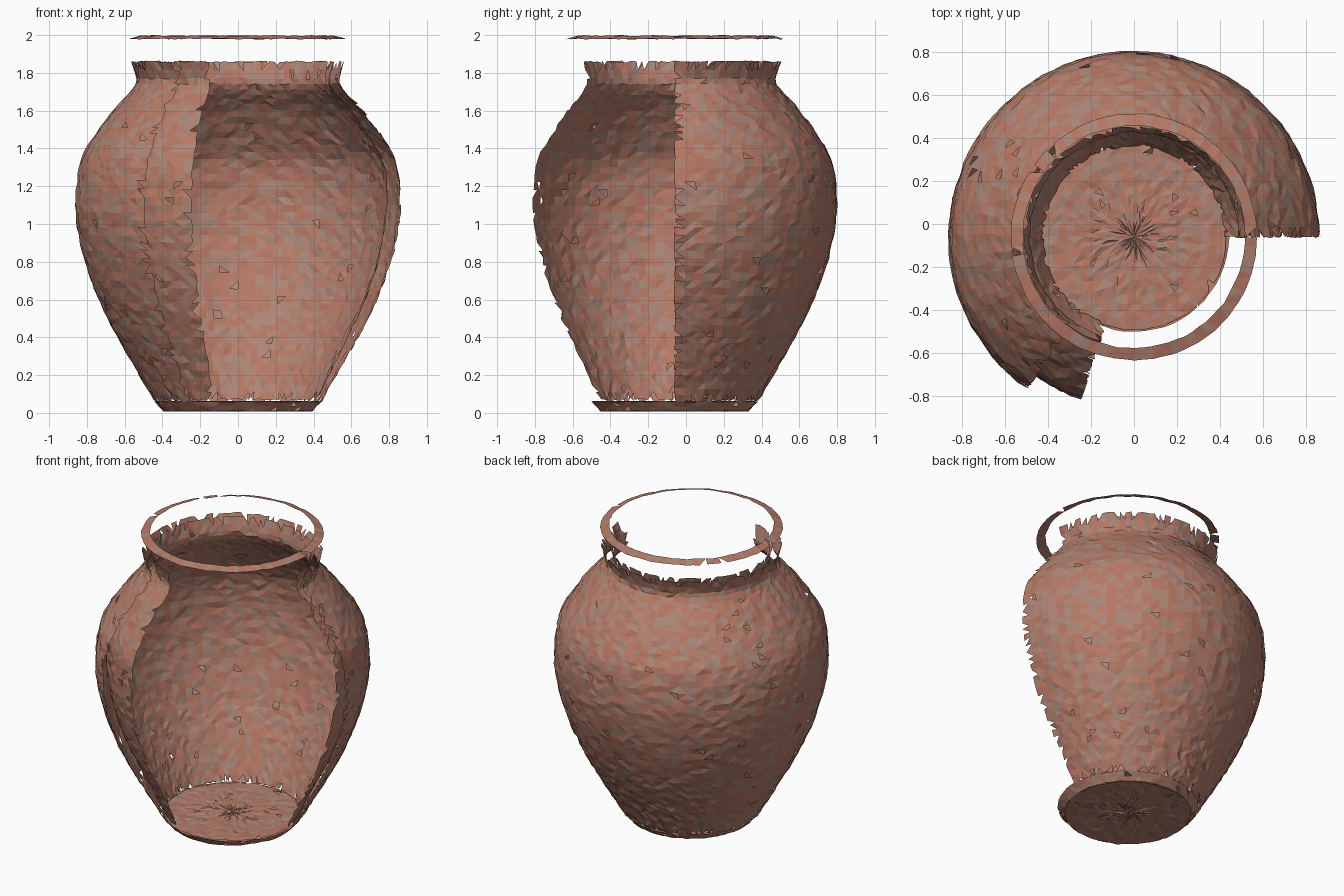
import bpy, bmesh, math, random
from mathutils import Vector

if "Cube" in bpy.data.objects:
    bpy.data.objects.remove(bpy.data.objects["Cube"])

random.seed(7)
CENTRE_Y = -0.06


def clay(name, rgb):
    m = bpy.data.materials.new(name)
    m.diffuse_color = (*rgb, 1)
    m.use_nodes = True
    m.node_tree.nodes["Principled BSDF"].inputs["Base Color"].default_value = m.diffuse_color
    return m


CLAYS = [clay("red_clay", (0.47, 0.19, 0.13)),
         clay("brown_clay", (0.44, 0.23, 0.17)),
         clay("grey_clay", (0.40, 0.24, 0.19))]


def resample(profile, step):
    """Smooth curve through (radius, height) points with even steps."""
    pts = [Vector(p) for p in profile]
    pts = [2 * pts[0] - pts[1]] + pts + [2 * pts[-1] - pts[-2]]
    out = [pts[1]]
    for a, b, c, d in zip(pts, pts[1:], pts[2:], pts[3:]):
        n = max(1, round((c - b).length / step))
        for k in range(1, n + 1):
            t = k / n
            out.append(0.5 * (2 * b + (c - a) * t + (2 * a - 5 * b + 4 * c - d) * t * t
                              + (3 * b - a - 3 * c + d) * t ** 3))
    return out


def scanned_lathe(name, profile, start=0, end=360, step=0.04, segs=96,
                  rough=0.005, holes=0.008, ragged=0.0):
    """Revolve a profile into a rough, torn, single-sided shell."""
    rows = resample(profile, step)
    full = end - start >= 360
    n = max(8, round(segs * (end - start) / 360))
    bm = bmesh.new()
    grid = []
    for r, z in rows:
        ring = []
        for i in range(n if full else n + 1):
            a = math.radians(start + (end - start) * i / n)
            ring.append(bm.verts.new((r * math.cos(a), CENTRE_Y + r * math.sin(a), z)))
        grid.append(ring)
    for low, high in zip(grid, grid[1:]):
        for i in range(n):
            j = (i + 1) % len(low)
            q = [low[i], low[j], high[j], high[i]]
            if random.random() < 0.5:
                q = q[1:] + q[:1]
            f = (bm.faces.new((q[0], q[1], q[2])), bm.faces.new((q[0], q[2], q[3])))
            k = random.choices((0, 1, 2), (5, 3, 2))[0]
            for face in f:
                face.material_index = k
    bmesh.ops.remove_doubles(bm, verts=bm.verts, dist=0.0005)
    # Torn borders and small missing chips
    gone = [f for f in bm.faces if random.random() < holes
            or (any(e.is_boundary for e in f.edges) and random.random() < ragged)]
    bmesh.ops.delete(bm, geom=gone, context='FACES')
    for v in bm.verts:
        v.co += Vector([random.uniform(-rough, rough) for _ in range(3)])
    mesh = bpy.data.meshes.new(name)
    bm.to_mesh(mesh)
    bm.free()
    for m in CLAYS:
        mesh.materials.append(m)
    obj = bpy.data.objects.new(name, mesh)
    bpy.context.collection.objects.link(obj)
    return obj


# Outer wall, broken open at the front right
outer = [(0.44, 0.06), (0.58, 0.30), (0.69, 0.50), (0.775, 0.70), (0.835, 0.90),
         (0.86, 1.10), (0.84, 1.30), (0.79, 1.42), (0.66, 1.60), (0.56, 1.71),
         (0.535, 1.77), (0.565, 1.86)]
scanned_lathe("outer_wall", outer, 0, 235, ragged=0.4)

# Inner wall, reaching a little further round the break
inner = [(0.42, 0.07), (0.53, 0.30), (0.63, 0.50), (0.71, 0.70), (0.765, 0.90),
         (0.79, 1.10), (0.775, 1.30), (0.72, 1.42), (0.60, 1.60), (0.50, 1.71),
         (0.485, 1.77), (0.51, 1.86)]
scanned_lathe("inner_wall", inner, 0, 252, ragged=0.4)

# Floor inside the pot, underside and the bevelled foot between them
scanned_lathe("inner_floor", [(0, 0.06), (0.2, 0.06), (0.43, 0.06)], segs=60, rough=0.004)
scanned_lathe("underside", [(0, 0.01), (0.2, 0.01), (0.395, 0.01)], segs=60, rough=0.004)
scanned_lathe("foot_edge", [(0.395, 0.01), (0.44, 0.06)], segs=60, rough=0.003, holes=0.03)

# Lip, left floating above the torn neck
scanned_lathe("lip_ring", [(0.515, 1.997), (0.572, 1.98)], segs=80, rough=0.003, holes=0.04)
